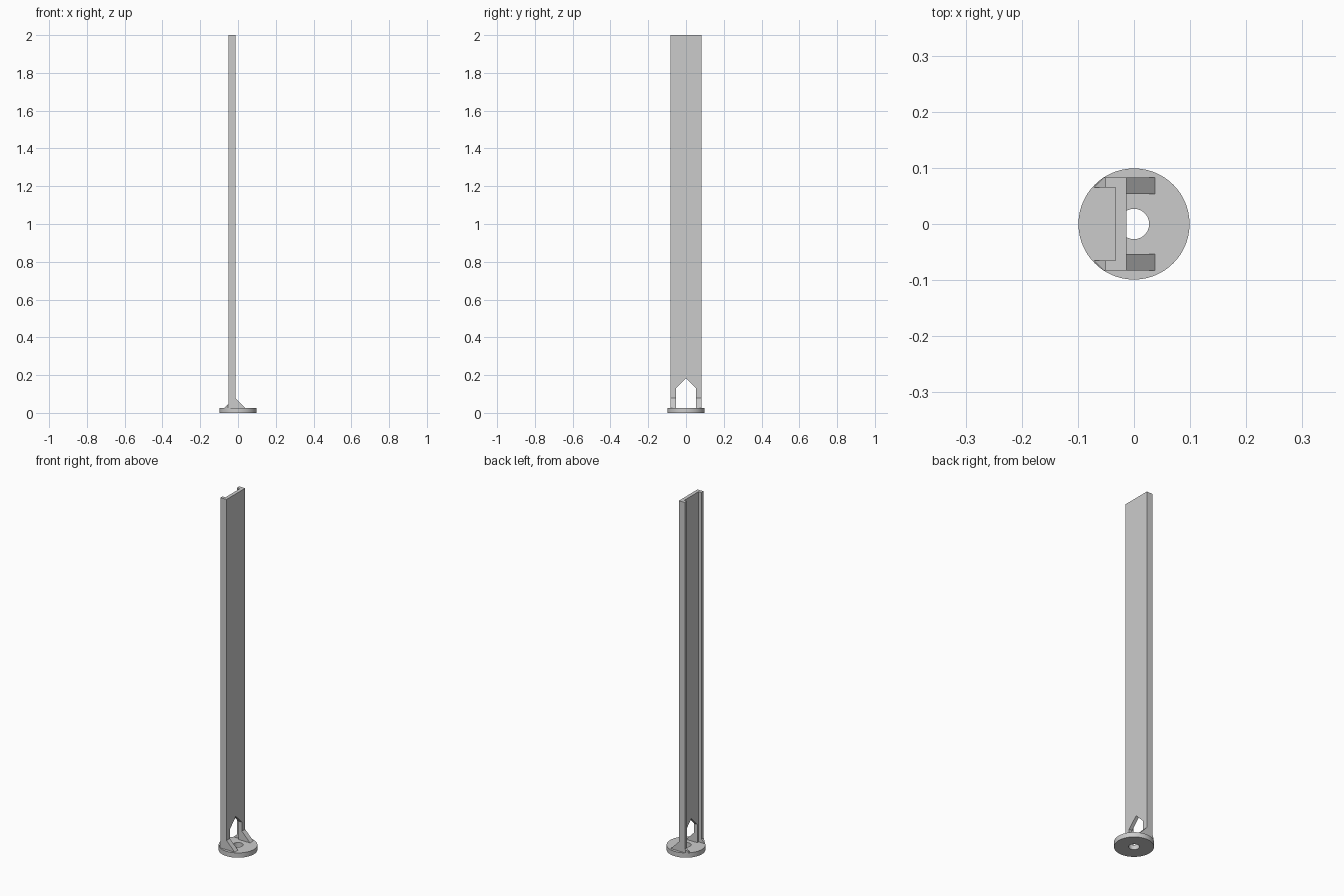
import bpy
import bmesh
import math
from mathutils import Vector

default = bpy.data.objects.get("Cube")
if default:
    bpy.data.objects.remove(default, do_unlink=True)

steel = bpy.data.materials.new("grey steel")
steel.use_nodes = True
GREY = (0.6, 0.6, 0.6, 1)
steel.diffuse_color = GREY
steel.node_tree.nodes["Principled BSDF"].inputs["Base Color"].default_value = GREY

HEIGHT = 2.0
PLATE_TOP = 0.027
PLATE_R, HOLE_R = 0.099, 0.027
BACK, WEB, FRONT = -0.051, -0.033, -0.0134   # channel depth positions in x
OUT, FLANGE_IN, LEG_IN = 0.083, 0.065, 0.0535  # half widths in y


def finish(name, bm):
    bmesh.ops.recalc_face_normals(bm, faces=bm.faces)
    mesh = bpy.data.meshes.new(name)
    bm.to_mesh(mesh)
    bm.free()
    mesh.materials.append(steel)
    obj = bpy.data.objects.new(name, mesh)
    bpy.context.collection.objects.link(obj)
    return obj


def prism(name, points, sweep):
    """Extrude a flat outline of 3D points along a vector."""
    bm = bmesh.new()
    face = bm.faces.new([bm.verts.new(p) for p in points])
    ext = bmesh.ops.extrude_face_region(bm, geom=[face])
    moved = [v for v in ext["geom"] if isinstance(v, bmesh.types.BMVert)]
    bmesh.ops.translate(bm, verts=moved, vec=Vector(sweep))
    return finish(name, bm)


# Round base plate with a central bolt hole
def base_plate(segments=96):
    bm = bmesh.new()
    section = [(HOLE_R, 0), (PLATE_R, 0), (PLATE_R, PLATE_TOP), (HOLE_R, PLATE_TOP)]
    rings = []
    for i in range(segments):
        a = 2 * math.pi * i / segments
        rings.append([bm.verts.new((r * math.cos(a), r * math.sin(a), z)) for r, z in section])
    for i in range(segments):
        a, b = rings[i], rings[(i + 1) % segments]
        for j in range(4):
            k = (j + 1) % 4
            bm.faces.new((a[j], b[j], b[k], a[k]))
    return finish("base_plate", bm)


plate = base_plate()
bpy.ops.object.select_all(action="DESELECT")
plate.select_set(True)
bpy.context.view_layer.objects.active = plate
bpy.ops.object.shade_smooth_by_angle(angle=math.radians(30))

# Upright channel, open towards -x
half = [(FRONT, OUT), (BACK, OUT), (BACK, FLANGE_IN), (WEB, FLANGE_IN)]
outline = half + [(x, -y) for x, y in reversed(half)]
post = prism("channel_post", [(x, y, PLATE_TOP) for x, y in outline],
             (0, 0, HEIGHT - PLATE_TOP))

# Pointed opening at the foot of the web
notch = [(-LEG_IN, 0), (LEG_IN, 0), (LEG_IN, 0.13), (0, 0.183), (-LEG_IN, 0.13)]
cutter = prism("notch_cutter", [(-0.1, y, z) for y, z in notch], (0.2, 0, 0))
cutter.hide_render = True
cut = post.modifiers.new("notch", "BOOLEAN")
cut.operation = "DIFFERENCE"
cut.solver = "EXACT"
cut.object = cutter
bpy.context.view_layer.objects.active = post
bpy.ops.object.modifier_apply(modifier=cut.name)
bpy.data.objects.remove(cutter, do_unlink=True)

# Sloped gussets on both faces of each leg
for side, label in ((1, "back"), (-1, "front")):
    prism(label + "_web_gusset",
          [(FRONT, side * LEG_IN, PLATE_TOP), (0.0375, side * LEG_IN, PLATE_TOP),
           (FRONT, side * LEG_IN, 0.079)],
          (0, side * (OUT - LEG_IN), 0))

    # The flange gusset is trimmed by the edge of the plate
    toe, trim = -0.072, -0.054
    corners = [(BACK, FLANGE_IN), (toe, FLANGE_IN), (trim, OUT), (BACK, OUT)]
    bm = bmesh.new()
    for x, y in corners:
        bm.verts.new((x, side * y, PLATE_TOP))
        if x > toe:
            bm.verts.new((x, side * y, PLATE_TOP + x - toe))
    bmesh.ops.convex_hull(bm, input=bm.verts)
    bmesh.ops.dissolve_limit(bm, angle_limit=0.01, verts=bm.verts, edges=bm.edges)
    finish(label + "_flange_gusset", bm)
